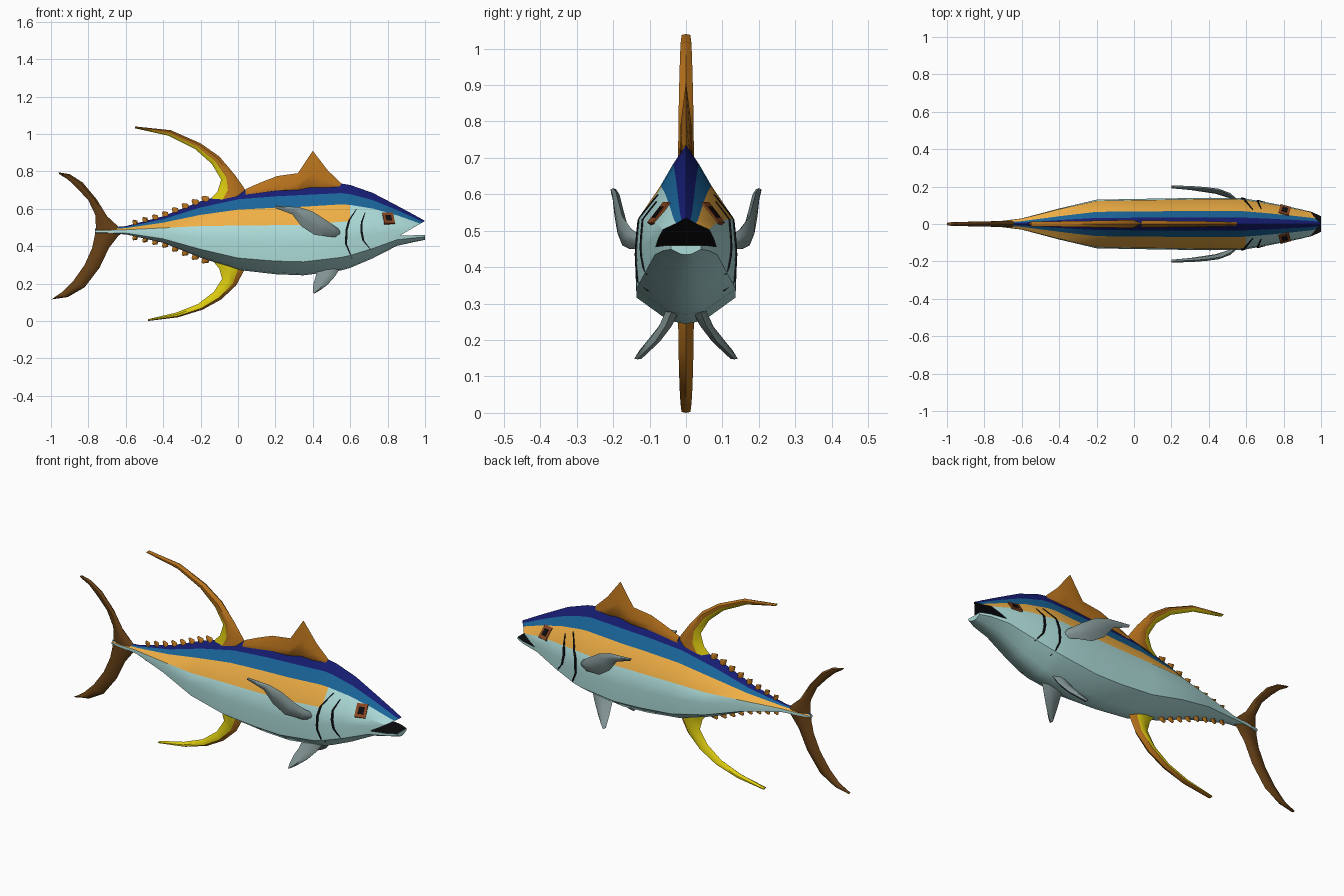
import bpy, bmesh, math
from mathutils import Vector, Matrix

if "Cube" in bpy.data.objects:
    bpy.data.objects.remove(bpy.data.objects["Cube"])


def material(name, rgb):
    m = bpy.data.materials.new(name)
    m.diffuse_color = (*rgb, 1)
    m.use_nodes = True
    m.node_tree.nodes["Principled BSDF"].inputs["Base Color"].default_value = m.diffuse_color
    return m


NAVY = material("navy", (0.008, 0.012, 0.17))
BLUE = material("blue", (0.01, 0.13, 0.32))
GOLD = material("gold", (0.87, 0.43, 0.06))
TEAL = material("pale_teal", (0.42, 0.72, 0.70))
ORANGE = material("fin_orange", (0.48, 0.17, 0.012))
YELLOW = material("fin_yellow", (0.72, 0.60, 0.005))
BROWN = material("tail_brown", (0.13, 0.05, 0.008))
GREY = material("fin_grey", (0.22, 0.29, 0.29))
BLACK = material("black", (0.004, 0.004, 0.005))
RUST = material("eye_rust", (0.25, 0.06, 0.015))


def loft(name, rings, mats, pick=lambda i, j: 0, angle=35):
    """Skin a list of equal closed rings and cap both ends."""
    bm = bmesh.new()
    vs = [[bm.verts.new(p) for p in r] for r in rings]
    n = len(rings[0])
    for i in range(len(vs) - 1):
        for j in range(n):
            k = (j + 1) % n
            f = bm.faces.new((vs[i][j], vs[i][k], vs[i + 1][k], vs[i + 1][j]))
            f.material_index = pick(i, j)
    for r in (vs[0], vs[-1]):
        bm.faces.new(r).material_index = len(mats) - 1
    bmesh.ops.recalc_face_normals(bm, faces=bm.faces)
    me = bpy.data.meshes.new(name)
    bm.to_mesh(me)
    bm.free()
    ob = bpy.data.objects.new(name, me)
    bpy.context.collection.objects.link(ob)
    for m in mats:
        me.materials.append(m)
    smooth(ob, angle)
    return ob


def smooth(ob, angle):
    bpy.ops.object.select_all(action='DESELECT')
    bpy.context.view_layer.objects.active = ob
    ob.select_set(True)
    if angle:
        bpy.ops.object.shade_smooth_by_angle(angle=math.radians(angle))


# Body: stations of (x, half width, top z, bottom z)
BODY = [(-0.765, .010, .492, .470), (-0.6, .030, .507, .463), (-0.4, .083, .560, .418),
        (-0.2, .130, .640, .338), (0, .134, .697, .273), (0.2, .137, .718, .250),
        (0.35, .140, .727, .244), (0.55, .140, .735, .270), (0.6, .135, .727, .284),
        (0.72, .114, .685, .335), (0.85, .088, .617, .402), (0.95, .066, .563, .424),
        (1.0, .042, .535, .434)]
# Half cross-section, top to bottom: (fraction of width, fraction of height)
SECTION = [(0, 1), (.25, .89), (.5, .76), (.95, .56), (1, .36), (.97, .15), (.35, .02), (0, 0)]


def station(x):
    for a, b in zip(BODY, BODY[1:]):
        if x <= b[0]:
            t = (x - a[0]) / (b[0] - a[0])
            return [a[k] + t * (b[k] - a[k]) for k in (1, 2, 3)]


def side_y(x, z):
    """Half width of the body surface at a given x and z."""
    w, top, bot = station(x)
    h = (z - bot) / (top - bot)
    for (ya, za), (yb, zb) in zip(SECTION, SECTION[1:]):
        if h >= zb:
            return w * (ya + (yb - ya) * (za - h) / (za - zb))


def body_ring(x, w, top, bot):
    half = [(w * a, bot + (top - bot) * b) for a, b in SECTION]
    return [(x, y, z) for y, z in half] + [(x, -y, z) for y, z in half[-2:0:-1]]


def stripe(i, j):
    near = j > 6                       # -y flank
    band = min(j, 13 - j)
    if band == 2 and near and BODY[i][0] >= 0.59:
        return 3                       # pale cheek
    return min(band, 3)


body = loft("body", [body_ring(*s) for s in BODY], [NAVY, BLUE, GOLD, TEAL], stripe)

# Mouth: wedge cut through the snout, dark inside
wedge = [(0.865, .456), (1.06, .462), (1.06, .570)]
cutter = loft("mouth_cutter", [[(x, y, z) for x, z in wedge] for y in (-.2, .2)], [BLACK], angle=0)
cutter.hide_render = True
smooth(body, 35)
mod = body.modifiers.new("mouth", 'BOOLEAN')
mod.operation, mod.solver, mod.object = 'DIFFERENCE', 'EXACT', cutter
mod.material_mode = 'TRANSFER'
bpy.ops.object.modifier_apply(modifier=mod.name)
bpy.data.objects.remove(cutter)


def fin(name, lead, trail, thick, mats, front=(0, 1, 4, 5), ridge=(.25, .6)):
    """Blade between leading and trailing edges; points are (x, z) or (x, y, z)."""
    rings = []
    n = len(lead) - 1
    for i, (a, b) in enumerate(zip(lead, trail)):
        a, b = [Vector(p if len(p) == 3 else (p[0], 0, p[1])) for p in (a, b)]
        t = Vector((0, thick * (1 - .45 * (i / n) ** 2), 0))
        m1, m2 = a.lerp(b, ridge[0]), a.lerp(b, ridge[1])
        rings.append([a, m1 + t, m2 + t, b, m2 - t, m1 - t])
    return loft(name, rings, mats, lambda i, j: 0 if j in front else len(mats) - 1, 50)


# Midline fins
fin("first_dorsal_fin",
    [(.04, .705), (.12, .740), (.21, .775), (.32, .790), (.40, .910), (.48, .805), (.55, .738)],
    [(.04, .67), (.12, .68), (.21, .69), (.32, .69), (.40, .70), (.48, .70), (.55, .70)],
    .018, [ORANGE], ridge=(.55, .9))
fin("second_dorsal_fin",
    [(.05, .68), (.03, .715), (-.02, .785), (-.10, .88), (-.20, .95), (-.36, 1.02), (-.55, 1.04)],
    [(-.17, .63), (-.11, .690), (-.09, .755), (-.14, .84), (-.23, .92), (-.37, .99), (-.55, 1.03)],
    .022, [ORANGE, YELLOW])
fin("anal_fin",
    [(.05, .30), (.03, .265), (-.01, .19), (-.09, .115), (-.19, .06), (-.32, .02), (-.48, 0)],
    [(-.15, .34), (-.10, .280), (-.085, .225), (-.13, .155), (-.215, .09), (-.33, .045), (-.48, .01)],
    .022, [ORANGE, YELLOW], front=(0, 5))
fin("tail_upper_lobe",
    [(-.60, .485), (-.64, .505), (-.70, .56), (-.755, .65), (-.83, .74), (-.90, .785), (-.96, .795)],
    [(-.765, .475), (-.76, .50), (-.762, .565), (-.80, .645), (-.86, .71), (-.91, .757), (-.955, .785)],
    .016, [BROWN])
fin("tail_lower_lobe",
    [(-.60, .485), (-.64, .455), (-.69, .39), (-.74, .285), (-.82, .18), (-.91, .128), (-1, .115)],
    [(-.765, .49), (-.765, .46), (-.78, .39), (-.82, .30), (-.88, .215), (-.94, .155), (-.99, .12)],
    .016, [BROWN])

# Finlets along the back and belly of the tail stem
for i in range(8):
    x = -.545 + i * .054
    s = .015 + .001 * i
    _, top, bot = station(x)
    for label, z, d in (("upper", top, 1), ("lower", bot, -1)):
        fin(f"{label}_finlet_{i + 1}",
            [(x + s, z - .015 * d), (x + s * .4, z + .016 * d), (x - s, z + .020 * d)],
            [(x - s, z - .025 * d), (x - s, z - .012 * d), (x - s * 1.3, z + .012 * d)],
            .010, [ORANGE])

for s, side in ((-1, "near"), (1, "far")):
    # Paired fins
    fin(f"pectoral_fin_{side}",
        [(.55, s * .12, .485), (.52, s * .150, .505), (.47, s * .175, .540), (.40, s * .187, .585),
         (.33, s * .193, .608), (.20, s * .200, .617)],
        [(.55, s * .12, .450), (.50, s * .155, .450), (.41, s * .175, .460), (.34, s * .182, .505),
         (.29, s * .190, .570), (.20, s * .198, .603)],
        .014, [GREY])
    fin(f"pelvic_fin_{side}",
        [(.55, s * .035, .29), (.52, s * .055, .24), (.48, s * .085, .195), (.44, s * .115, .165),
         (.41, s * .133, .147)],
        [(.42, s * .035, .27), (.415, s * .060, .235), (.405, s * .090, .205), (.40, s * .115, .175),
         (.40, s * .130, .152)],
        .018, [GREY])

    # Eye: square rust frame with a dark pupil, lying on the cheek
    c = Vector((.805, s * side_y(.805, .548), .548))
    u = Vector((.83, s * side_y(.83, .548), .548)) - Vector((.78, s * side_y(.78, .548), .548))
    v = Vector((0, s * (side_y(.805, .57) - side_y(.805, .53)), .04))
    u.normalize()
    w = u.cross(v).normalized() * -s
    w = w if w.y * s > 0 else -w
    v = w.cross(u)
    for name, half, lift, mat in (("eye", .029, .005, RUST), ("pupil", .015, .007, BLACK)):
        rings = [[c + w * d + u * half * a + v * half * 1.25 * b
                  for a, b in ((-1, -1), (1, -1), (1, 1), (-1, 1))] for d in (-.01, lift)]
        loft(f"{name}_{side}", rings, [mat], angle=0)

    # Gill slits draped on the cheek
    for k, pts in enumerate(([(.635, .60), (.595, .54), (.58, .485), (.578, .41), (.61, .335)],
                             [(.68, .58), (.662, .53), (.66, .48), (.67, .43), (.71, .38)])):
        path = []
        for (xa, za), (xb, zb) in zip(pts, pts[1:]):
            path += [(xa + (xb - xa) * t / 3, za + (zb - za) * t / 3) for t in range(3)]
        path.append(pts[-1])
        n = len(path) - 1
        rings = []
        for i, (x, z) in enumerate(path):
            r = .002 + .004 * math.sin(math.pi * i / n)
            y = side_y(x, z)
            rings.append([(x + a * r, s * (y + b * .004), z) for a, b in
                          ((-1, -1), (1, -1), (1, 1), (-1, 1))])
        loft(f"gill_slit_{k + 1}_{side}", rings, [BLACK], angle=0)
